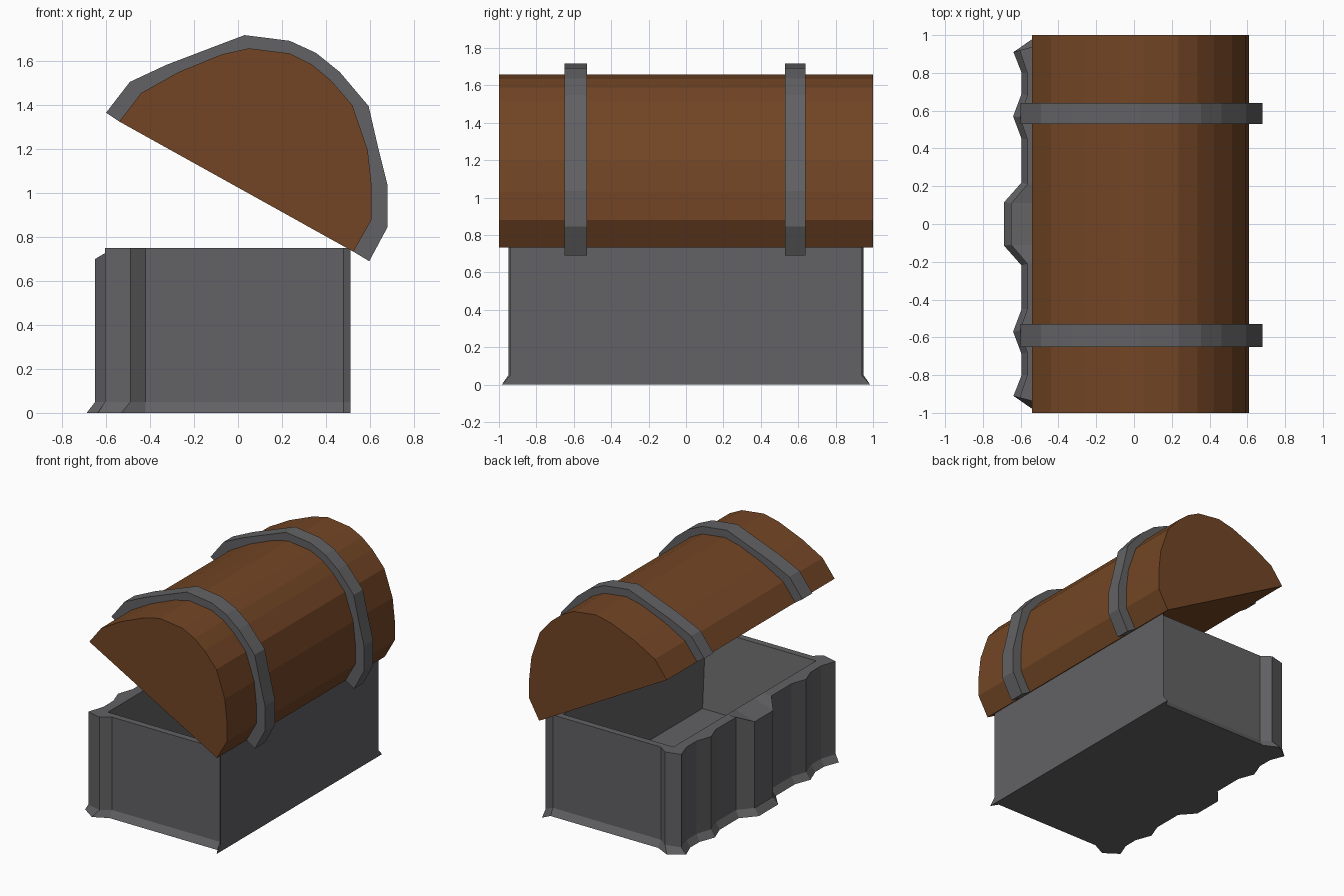
import bpy, bmesh

if "Cube" in bpy.data.objects:
    bpy.data.objects.remove(bpy.data.objects["Cube"])


def material(name, rgb):
    m = bpy.data.materials.new(name)
    m.diffuse_color = (*rgb, 1)
    m.use_nodes = True
    m.node_tree.nodes["Principled BSDF"].inputs["Base Color"].default_value = m.diffuse_color
    return m


GREY = material("iron grey", (0.122, 0.122, 0.128))
BROWN = material("wood brown", (0.17, 0.06, 0.018))


def loft(name, rings, mat, closed=False):
    """Join equal-length rings with quads; cap the ends unless closed."""
    bm = bmesh.new()
    loops = [[bm.verts.new(p) for p in ring] for ring in rings]
    n = len(loops[0])
    for a, b in zip(loops, loops[1:]):
        for i in range(n):
            j = (i + 1) % n
            bm.faces.new((a[i], a[j], b[j], b[i]))
    bm.faces.new(loops[0][::-1])
    bm.faces.new(loops[-1])
    bmesh.ops.remove_doubles(bm, verts=bm.verts, dist=0.0005)
    bmesh.ops.recalc_face_normals(bm, faces=bm.faces)
    mesh = bpy.data.meshes.new(name)
    bm.to_mesh(mesh)
    bm.free()
    mesh.materials.append(mat)
    obj = bpy.data.objects.new(name, mesh)
    bpy.context.collection.objects.link(obj)
    return obj


# Chest body: half plan with ribs on the long open side, mirrored in y
half = [(-.65, .11), (-.565, .21), (-.565, .45), (-.605, .565), (-.565, .68),
        (-.565, .80), (-.605, .92), (-.49, .95), (-.42, .90), (.48, .90), (.512, .94)]
flare = [(-.688, .115), (-.595, .22), (-.595, .45), (-.64, .57), (-.595, .69),
         (-.595, .80), (-.638, .91), (-.53, .985), (-.42, .93), (.48, .93), (.512, .985)]


def mirrored(points):
    return points + [(x, -y) for x, y in reversed(points)]


def inset(points, x0, x1, y1):
    return [(min(max(x, x0), x1), min(max(y, -y1), y1)) for x, y in points]


plan, foot = mirrored(half), mirrored(flare)
rim_z = [.70 if x < -.64 else .75 for x, y in plan]
loft("chest_body", [
    [(x, y, 0) for x, y in foot],
    [(x, y, .05) for x, y in plan],
    [(x, y, z) for (x, y), z in zip(plan, rim_z)],
    [(x, y, .75) for x, y in inset(plan, -.49, .43, .85)],
    [(x, y, .20) for x, y in inset(plan, -.45, .38, .74)],
], GREY)

# Open lid: half-barrel profile in x and z
arch = [(-.54, 1.325), (-.44, 1.455), (-.27, 1.55), (-.075, 1.63), (.05, 1.658),
        (.235, 1.635), (.335, 1.585), (.42, 1.515), (.52, 1.40), (.59, 1.195),
        (.608, 1.03), (.608, .88), (.525, .733)]
loft("lid", [[(x, y, z) for x, z in arch] for y in (-1, 1)], BROWN)

# Metal straps over the lid
outer = [(-.60, 1.365), (-.492, 1.505), (-.325, 1.583), (-.11, 1.665), (.03, 1.718),
         (.235, 1.692), (.355, 1.637), (.463, 1.55), (.594, 1.395), (.64, 1.195),
         (.68, 1.035), (.68, .845), (.597, .69)]
for name, y0, y1 in (("near_strap", -.65, -.53), ("far_strap", .53, .64)):
    section = outer + arch[::-1]
    loft(name, [[(x, y, z) for x, z in section] for y in (y0, y1)], GREY)
